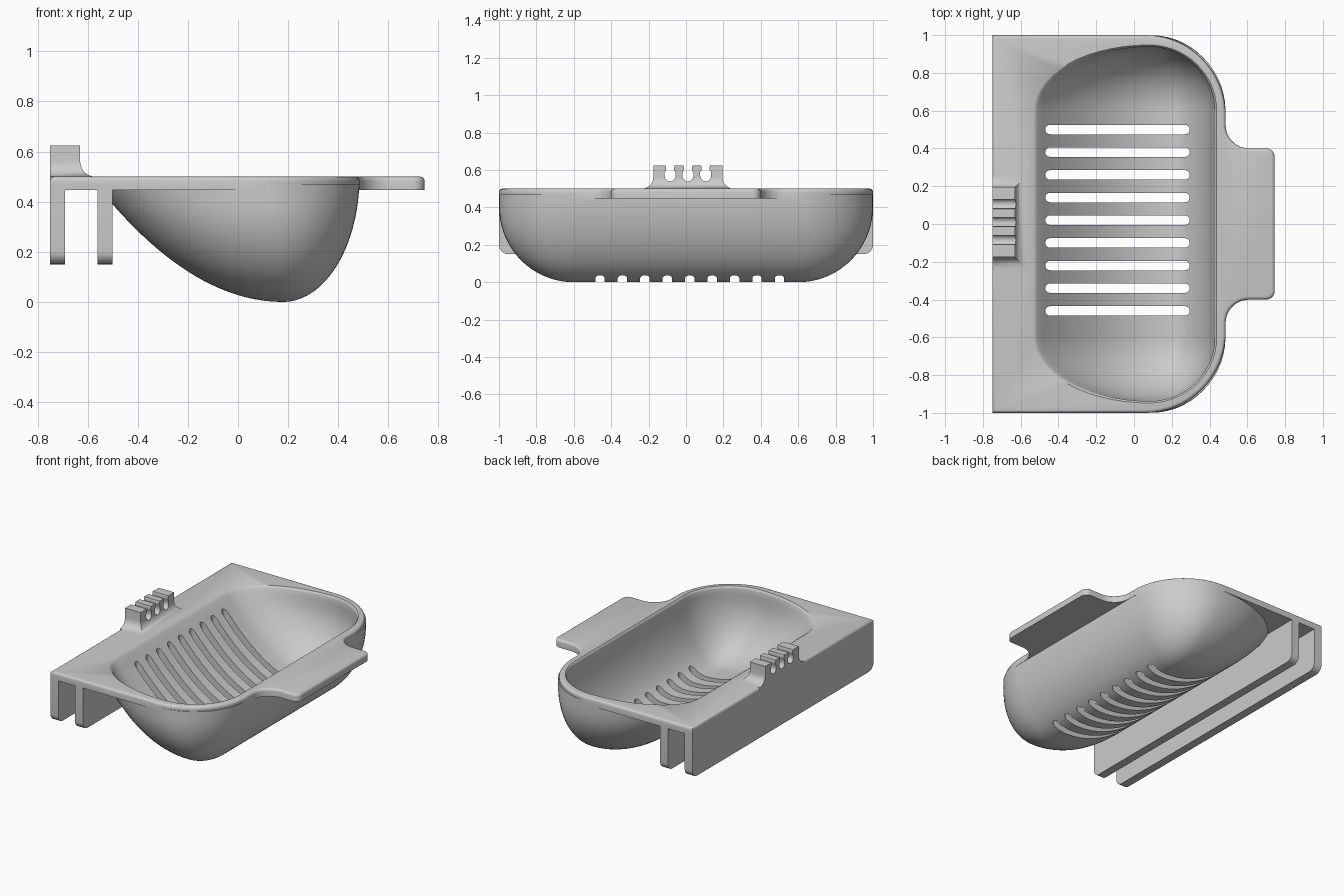
import bpy, bmesh
from math import sin, cos, pi, sqrt

if "Cube" in bpy.data.objects:
    bpy.data.objects.remove(bpy.data.objects["Cube"])


def loft(name, rings):
    """Closed solid through equal-length rings of points, capped at both ends."""
    bm = bmesh.new()
    vs = [[bm.verts.new(p) for p in r] for r in rings]
    n = len(vs[0])
    for a, b in zip(vs, vs[1:]):
        for i in range(n):
            j = (i + 1) % n
            bm.faces.new((a[i], a[j], b[j], b[i]))
    bm.faces.new(vs[0][::-1])
    bm.faces.new(vs[-1])
    bmesh.ops.recalc_face_normals(bm, faces=bm.faces)
    me = bpy.data.meshes.new(name)
    bm.to_mesh(me)
    bm.free()
    ob = bpy.data.objects.new(name, me)
    bpy.context.collection.objects.link(ob)
    return ob


def prism_z(name, pts, z0, z1):
    return loft(name, [[(x, y, z) for x, y in pts] for z in (z0, z1)])


def prism_x(name, pts, x0, x1):
    return loft(name, [[(x, y, z) for y, z in pts] for x in (x0, x1)])


def arc(cx, cy, r, a0, a1, n=8):
    return [(cx + r * cos((a0 + (a1 - a0) * i / n) * pi / 180),
             cy + r * sin((a0 + (a1 - a0) * i / n) * pi / 180)) for i in range(n + 1)]


def boolean(target, other, op):
    other.hide_render = True
    m = target.modifiers.new(op, 'BOOLEAN')
    m.operation, m.solver, m.object = op, 'EXACT', other
    bpy.context.view_layer.objects.active = target
    bpy.ops.object.modifier_apply(modifier=m.name)
    bpy.data.objects.remove(other)


def bowl_ring(z, z0, kl, rx, hz, ry, rz, grow=0.0, n=14):
    """Horizontal section: parabola on the sloped side, ellipse on the steep side and ends."""
    h = z - z0
    ell = lambda r, H: r * sqrt(1 - (1 - min(h / H, 1)) ** 2)
    cx = 0.18 - 0.22 * h
    left = cx - (0.18 - kl * sqrt(h)) + grow
    right = 0.18 + ell(rx, hz) - cx + grow
    ey = ell(ry, rz) + grow
    ring = []
    for q in range(4):
        for i in range(n + 1):
            a = (q + i / n) * pi / 2
            if q in (1, 3) and i == 0:
                continue
            c, s = cos(a), sin(a)
            side = right if q in (0, 3) else left
            ring.append((cx + side * c, (0.6 if q < 2 else -0.6) + ey * s, z))
    return ring


def levels(z0, z1, n=24):
    return [z0 + (z1 - z0) * (0.02 + 0.98 * i / n) ** 2 for i in range(n + 1)]


# Rim plate with rounded front corners and a grip tab, top edge rounded
half = (arc(0.70, 0.355, 0.045, 0, 90, 6) + arc(0.61, 0.525, 0.125, 270, 180, 10)
        + arc(0.06, 0.575, 0.425, 0, 90, 20) + [(-0.75, 1.0)])
outline = half + [(x, -y) for x, y in reversed(half)]
tray = prism_z("soap_tray", outline, 0.447, 0.5)
bm = bmesh.new()
bm.from_mesh(tray.data)
top = [e for e in bm.edges if all(v.co.z > 0.49 for v in e.verts)]
bmesh.ops.bevel(bm, geom=top, offset=0.018, segments=4, profile=0.5, affect='EDGES')
bm.to_mesh(tray.data)
bm.free()

# Bowl outside
outer = loft("bowl_outer", [bowl_ring(z, 0, 1.09, 0.305, 0.5, 0.399, 0.4)
                            for z in levels(0, 0.47)])
boolean(tray, outer, 'UNION')

# Two hanging rails under the back edge
rail = ([(1, 0.47)] + arc(0.95, 0.20, 0.05, 0, -90, 6))
rail += [(-y, z) for y, z in reversed(rail)]
for x0 in (-0.75, -0.56):
    boolean(tray, prism_x("hanging_rail", rail, x0, x0 + 0.06), 'UNION')

# Bowl inside with an eased rim
args = (0.045, 1.04, 0.248, 0.455, 0.338, 0.37)
rings = [bowl_ring(z, *args) for z in levels(0.045, 0.484)]
rings += [bowl_ring(0.494, *args, grow=0.003), bowl_ring(0.501, *args, grow=0.011)]
rings.append([(x, y, 0.56) for x, y, z in rings[-1]])
boolean(tray, loft("bowl_inner", rings), 'DIFFERENCE')

# Nine drain slots
for i in range(9):
    y = 0.5 - 0.12 * i
    pts = arc(0.27, y, 0.025, -90, 90) + arc(-0.445, y, 0.025, 90, 270)
    boolean(tray, prism_z("drain_slot", pts, -0.1, 0.47), 'DIFFERENCE')

# Notched comb holder with a flared foot
r = 0.06
sections = [(0.47, r)] + [(0.5 + r * (1 - cos(a)), r * (1 - sin(a)))
                          for a in (i * pi / 12 for i in range(7))] + [(0.625, 0)]
comb = loft("comb_holder", [[(-0.75, -0.175 - e, z), (-0.63 + e, -0.175 - e, z),
                             (-0.63 + e, 0.195 + e, z), (-0.75, 0.195 + e, z)]
                            for z, e in sections])
for y in (-0.085, 0.01, 0.105):
    side = arc(y, 0.568, 0.029, -90, 0, 6) + [(y + 0.029, 0.588), (y + 0.021, 0.6),
                                              (y + 0.021, 0.613), (y + 0.029, 0.64)]
    pts = side + [(2 * y - a, b) for a, b in reversed(side[1:])]
    boolean(comb, prism_x("comb_notch", pts, -0.9, -0.4), 'DIFFERENCE')
boolean(tray, comb, 'UNION')

# Smooth shading with crisp edges
bpy.ops.object.select_all(action='DESELECT')
tray.select_set(True)
bpy.context.view_layer.objects.active = tray
bpy.ops.object.shade_smooth_by_angle(angle=0.6)
